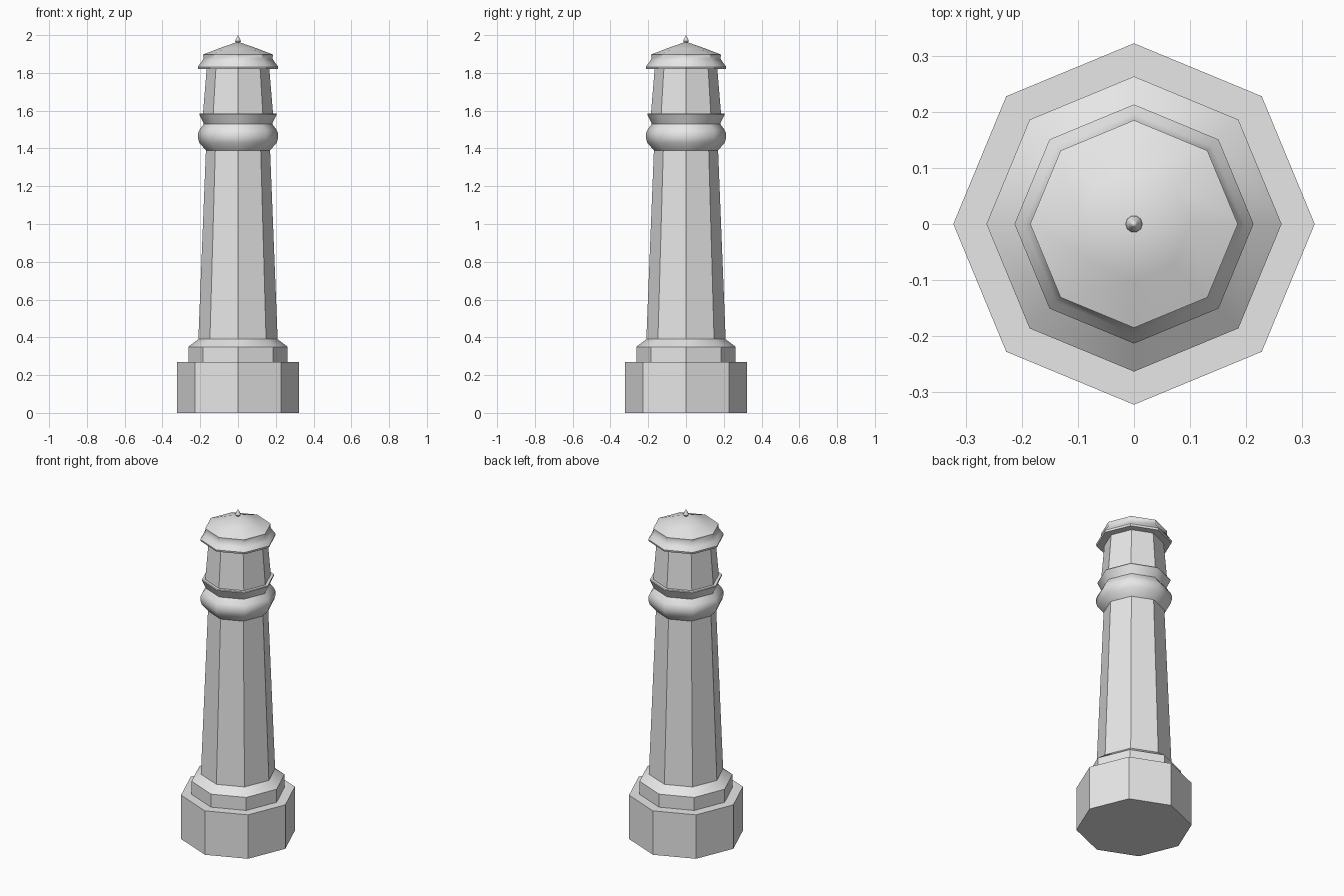
import bpy
import math

cube = bpy.data.objects.get("Cube")
if cube:
    bpy.data.objects.remove(cube, do_unlink=True)

stone = bpy.data.materials.new("light_grey_stone")
stone.use_nodes = True
GREY = (0.8, 0.8, 0.8, 1)
stone.diffuse_color = GREY
stone.node_tree.nodes["Principled BSDF"].inputs["Base Color"].default_value = GREY


def turned(name, profile, sides=8, angle=30):
    """Closed faceted solid from (radius, height) rings, bottom to top."""
    verts, faces, rings = [], [], []
    for r, z in profile:
        start = len(verts)
        count = sides if r > 0 else 1
        for i in range(count):
            a = math.tau * i / sides
            verts.append((r * math.cos(a), r * math.sin(a), z))
        rings.append([start + i % count for i in range(sides)])
    for low, high in zip(rings, rings[1:]):
        for i in range(sides):
            j = (i + 1) % sides
            quad = [low[i], low[j], high[j], high[i]]
            faces.append(list(dict.fromkeys(quad)))
    if profile[0][0] > 0:
        faces.append(rings[0][::-1])
    if profile[-1][0] > 0:
        faces.append(rings[-1])
    mesh = bpy.data.meshes.new(name)
    mesh.from_pydata(verts, [], faces)
    mesh.materials.append(stone)
    obj = bpy.data.objects.new(name, mesh)
    bpy.context.collection.objects.link(obj)
    bpy.ops.object.select_all(action="DESELECT")
    obj.select_set(True)
    bpy.context.view_layer.objects.active = obj
    bpy.ops.object.shade_smooth_by_angle(angle=math.radians(angle))
    return obj


# Foundation and stepped plinth
turned("foundation", [(0.322, 0), (0.322, 0.27)])
turned("plinth", [(0.263, 0.27), (0.263, 0.35), (0.21, 0.39)])

# Tapering shaft
turned("shaft", [(0.21, 0.39), (0.17, 1.39)])

# Moulded collar with a flared gallery lip
turned("collar", [(0.17, 1.39), (0.205, 1.43), (0.212, 1.455), (0.212, 1.48),
                  (0.203, 1.5), (0.181, 1.53), (0.205, 1.58), (0.203, 1.585)],
       angle=44)

# Lantern room
turned("lantern_room", [(0.186, 1.58), (0.165, 1.83)])

# Roof with flared eaves and a shallow cap
turned("eaves", [(0.21, 1.82), (0.213, 1.832), (0.196, 1.855),
                 (0.183, 1.875), (0.185, 1.897)], angle=40)
turned("roof_cap", [(0.185, 1.897), (0.1, 1.93), (0.0, 1.965)])

# Finial
turned("finial", [(0.007, 1.955), (0.015, 1.968), (0.013, 1.975),
                  (0.006, 1.99), (0, 2.0)], sides=10, angle=40)
